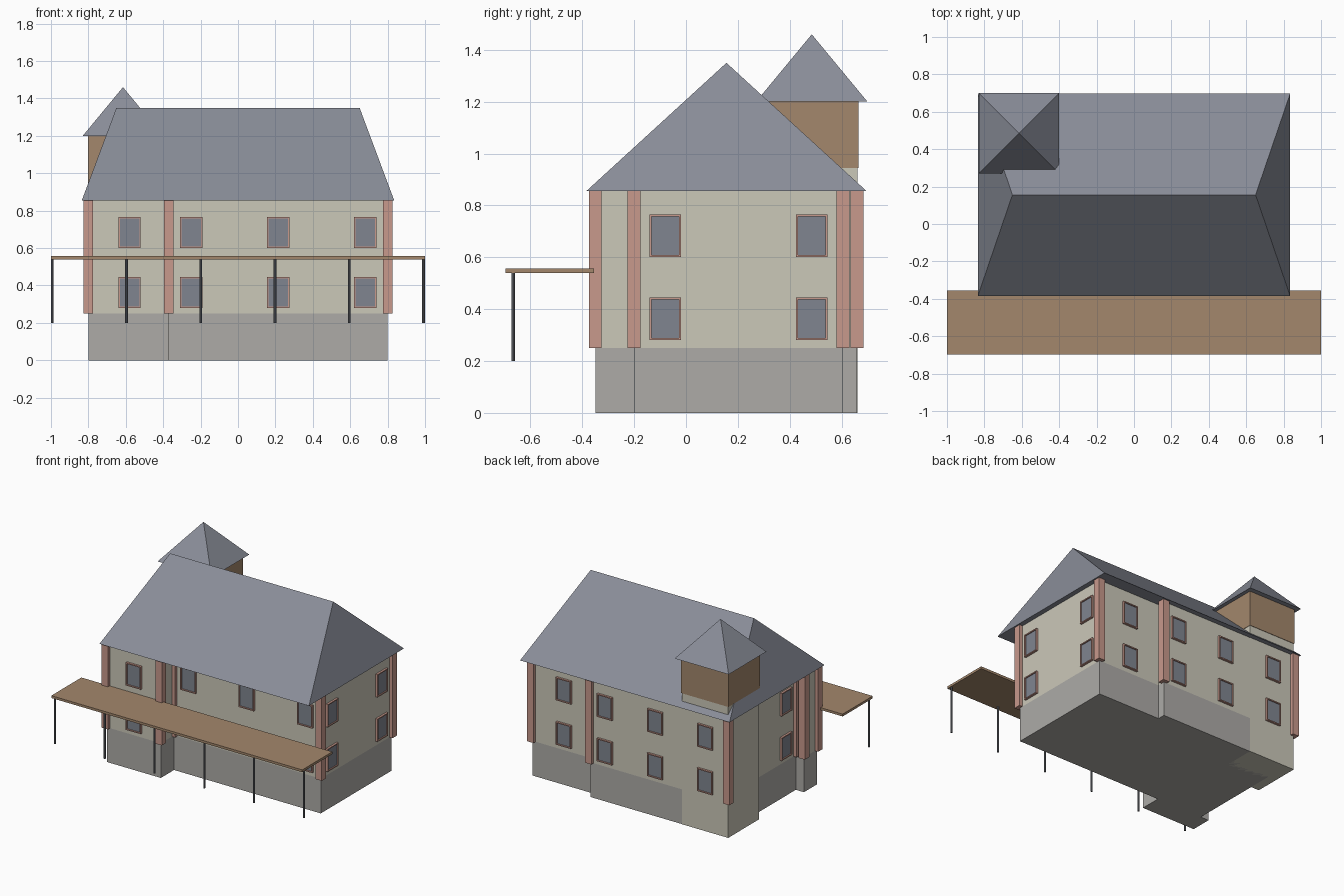
import bpy, bmesh, math
from mathutils import Matrix, Vector

cube = bpy.data.objects.get("Cube")
if cube:
    bpy.data.objects.remove(cube, do_unlink=True)


def material(name, r, g, b):
    m = bpy.data.materials.new(name)
    m.use_nodes = True
    m.diffuse_color = (r, g, b, 1)
    bsdf = next(n for n in m.node_tree.nodes if n.type == 'BSDF_PRINCIPLED')
    bsdf.inputs["Base Color"].default_value = (r, g, b, 1)
    bsdf.inputs["Roughness"].default_value = 0.9
    return m


SLATE = material("slate grey", 0.255, 0.27, 0.32)
PLASTER = material("cream plaster", 0.597, 0.578, 0.485)
STONE = material("stone grey", 0.418, 0.407, 0.386)
BRICK = material("salmon brick", 0.578, 0.319, 0.262)
WOOD = material("brown wood", 0.366, 0.242, 0.15)
GLASS = material("blue grey glass", 0.216, 0.235, 0.279)
STEEL = material("dark steel", 0.15, 0.16, 0.18)


def finish(name, bm, *mats):
    bmesh.ops.recalc_face_normals(bm, faces=bm.faces)
    me = bpy.data.meshes.new(name)
    bm.to_mesh(me)
    bm.free()
    for m in mats:
        me.materials.append(m)
    ob = bpy.data.objects.new(name, me)
    bpy.context.collection.objects.link(ob)
    return ob


def box(name, lo, hi, mat):
    lo, hi = Vector(lo), Vector(hi)
    bm = bmesh.new()
    bmesh.ops.create_cube(bm, size=1, matrix=Matrix.Translation((lo + hi) / 2)
                          @ Matrix.Diagonal((hi - lo).to_4d()))
    return finish(name, bm, mat)


def prism(name, outline, z0, z1, mat):
    bm = bmesh.new()
    face = bm.faces.new([bm.verts.new((x, y, z0)) for x, y in outline])
    top = bmesh.ops.extrude_face_region(bm, geom=[face], use_keep_orig=True)["geom"]
    for v in top:
        if isinstance(v, bmesh.types.BMVert):
            v.co.z = z1
    return finish(name, bm, mat)


def hip_roof(name, centre, half_x, half_y, ridge, z0, z1):
    # Solid roof as the hull of its eaves and its ridge (a point if ridge is 0)
    cx, cy = centre
    pts = [(cx + sx * half_x, cy + sy * half_y, z0) for sx in (-1, 1) for sy in (-1, 1)]
    pts += [(cx + s * ridge, cy, z1) for s in ((-1, 1) if ridge else (0,))]
    bm = bmesh.new()
    for p in pts:
        bm.verts.new(p)
    bmesh.ops.convex_hull(bm, input=bm.verts)
    bmesh.ops.dissolve_limit(bm, angle_limit=0.01, verts=bm.verts, edges=bm.edges)
    return finish(name, bm, SLATE)


def window(name, x, y, z, turn):
    # Raised frame with an inset pane; local -y points out of the wall
    w, h, depth = 0.12, 0.165, 0.015
    bm = bmesh.new()
    bmesh.ops.create_cube(bm, size=1, matrix=Matrix.Diagonal((w, depth * 2, h, 1)))
    bm.normal_update()
    front = min(bm.faces, key=lambda f: f.calc_center_median().y)
    bmesh.ops.inset_region(bm, faces=[front], thickness=0.011, depth=0)
    inner = bmesh.ops.extrude_face_region(bm, geom=[front])["geom"]
    pane = next(g for g in inner if isinstance(g, bmesh.types.BMFace))
    for v in pane.verts:
        v.co.y += 0.008
    if front.is_valid:
        bmesh.ops.delete(bm, geom=[front], context='FACES_ONLY')
    pane.material_index = 1
    ob = finish(name, bm, BRICK, GLASS)
    ob.matrix_world = Matrix.Translation((x, y, z)) @ Matrix.Rotation(turn, 4, 'Z')


# House body: stone base and plastered storeys on one stepped plan
PLAN = [(-0.8, -0.35), (-0.37, -0.35), (-0.37, -0.2), (0.8, -0.2), (0.8, 0.605),
        (0.3, 0.605), (0.3, 0.66), (-0.735, 0.66), (-0.735, -0.2), (-0.8, -0.2)]
BASE, EAVES = 0.25, 0.86
prism("stone_base", PLAN, 0, BASE, STONE)
prism("storey_walls", PLAN, BASE, EAVES, PLASTER)
hip_roof("main_roof", (0, 0.156), 0.835, 0.541, 0.65, 0.855, 1.35)

# Corner tower
box("tower_shaft", (-0.8, 0.31, 0), (-0.43, 0.662, 0.95), PLASTER)
box("tower_cladding", (-0.803, 0.303, 0.945), (-0.427, 0.665, 1.205), WOOD)
hip_roof("tower_roof", (-0.615, 0.485), 0.215, 0.215, 0, 1.2, 1.46)

# Brick piers on the corners
CORNERS = [p for p in PLAN if p not in ((0.3, 0.605), (-0.735, 0.66))] + [(-0.8, 0.66)]
for i, (x, y) in enumerate(CORNERS):
    r = 0.025
    box(f"corner_pier_{i + 1}", (x - r, y - r, BASE), (x + r, y + r, EAVES), BRICK)

# Windows: position on the wall and turn, repeated on both storeys
WINDOWS = [(-0.58, -0.35, 0), (-0.25, -0.2, 0), (0.215, -0.2, 0), (0.68, -0.2, 0),
           (0.8, -0.08, 90), (0.8, 0.485, 90), (-0.735, -0.08, -90),
           (0.545, 0.605, 180), (0.18, 0.66, 180), (-0.22, 0.66, 180), (-0.62, 0.662, 180)]
for i, (x, y, turn) in enumerate(WINDOWS):
    for floor, z in (("lower", 0.363), ("upper", 0.683)):
        window(f"{floor}_window_{i + 1}", x, y, z, math.radians(turn))

# Front canopy on slim posts
box("canopy_deck", (-1, -0.697, 0.54), (1, -0.355, 0.557), WOOD)
for i in range(6):
    bm = bmesh.new()
    bmesh.ops.create_cone(bm, cap_ends=True, segments=8, radius1=0.007, radius2=0.007,
                          depth=0.345,
                          matrix=Matrix.Translation((-0.993 + i * 0.397, -0.666, 0.3725)))
    finish(f"canopy_post_{i + 1}", bm, STEEL)
